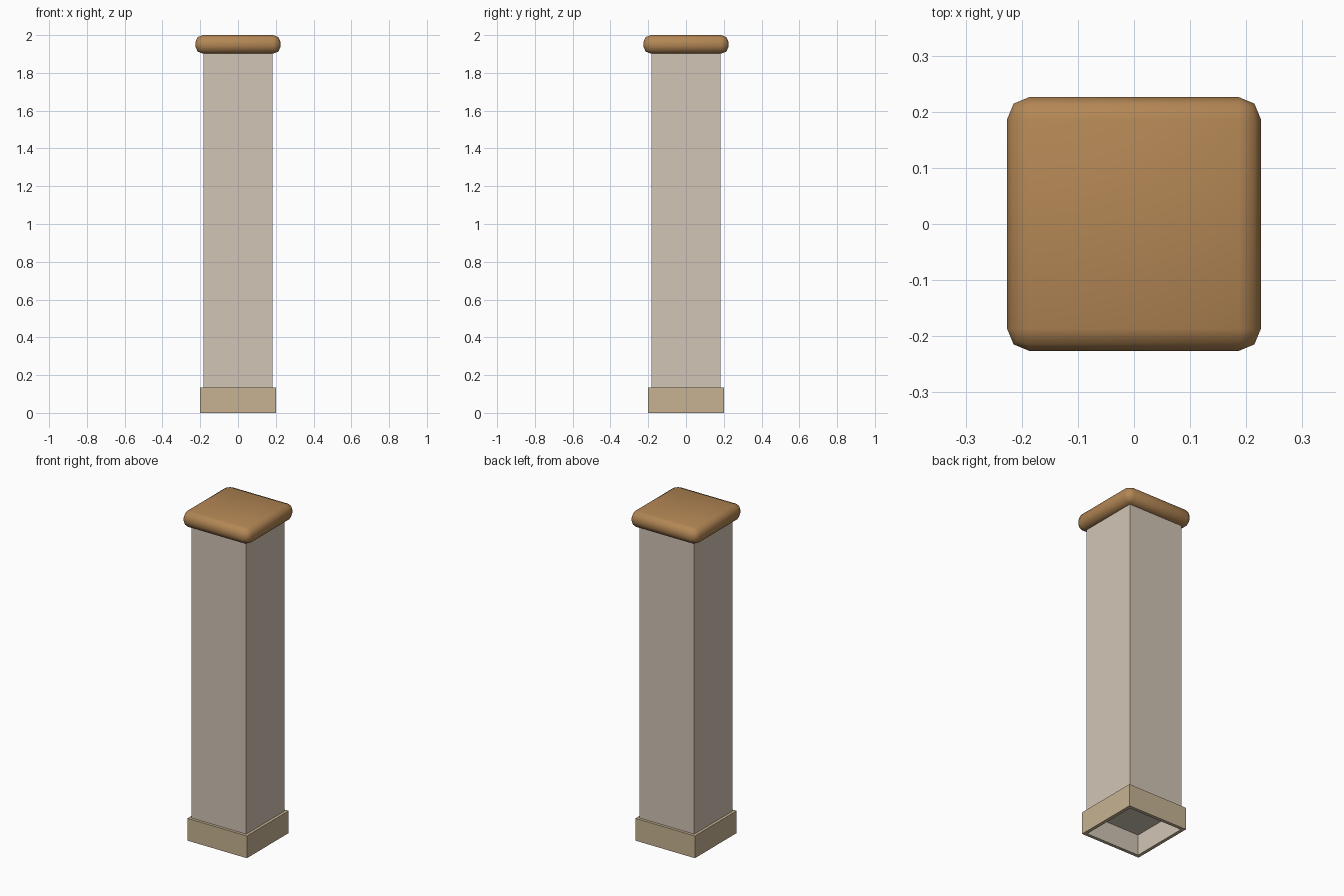
import bpy, bmesh

if "Cube" in bpy.data.objects:
    bpy.data.objects.remove(bpy.data.objects["Cube"])


def material(name, rgb):
    m = bpy.data.materials.new(name)
    m.diffuse_color = (*rgb, 1)
    m.use_nodes = True
    m.node_tree.nodes["Principled BSDF"].inputs["Base Color"].default_value = m.diffuse_color
    return m


def add_object(name, bm, mat):
    mesh = bpy.data.meshes.new(name)
    bm.to_mesh(mesh)
    bm.free()
    mesh.materials.append(mat)
    ob = bpy.data.objects.new(name, mesh)
    bpy.context.collection.objects.link(ob)
    return ob


def square_sweep(name, profile, mat, close=False, cap_end=False):
    """Sweep (half width, z) points around a square."""
    bm = bmesh.new()
    rings = [[bm.verts.new((sx * w, sy * w, z))
              for sx, sy in ((-1, -1), (1, -1), (1, 1), (-1, 1))]
             for w, z in profile]
    pairs = list(zip(rings, rings[1:]))
    if close:
        pairs.append((rings[-1], rings[0]))
    for a, b in pairs:
        for i in range(4):
            j = (i + 1) % 4
            bm.faces.new((a[i], a[j], b[j], b[i]))
    if cap_end:
        bm.faces.new(rings[-1])
        bm.faces.new(rings[0][::-1])
    return add_object(name, bm, mat)


stone = material("pale_stone", (0.64, 0.56, 0.46))
trim = material("tan_trim", (0.57, 0.45, 0.29))
wood = material("brown_cap", (0.45, 0.24, 0.09))

W, SKIRT, SKIRT_TOP = 0.183, 0.2, 0.135

# Shaft: starts at the recessed underside, runs down to the ground, then up
square_sweep("post_shaft",
             [(W - 0.003, 0.125), (W - 0.003, 0), (W, 0), (W, 1.92)],
             stone, cap_end=True)

# Skirt ring around the foot
square_sweep("base_skirt",
             [(W, 0), (SKIRT, 0), (SKIRT, SKIRT_TOP), (W, SKIRT_TOP)][::1],
             trim, close=True)

# Cushion-edged cap
bm = bmesh.new()
bmesh.ops.create_cube(bm, size=1)
for v in bm.verts:
    v.co = (v.co.x * 0.452, v.co.y * 0.452, v.co.z * 0.098 + 1.951)
cap = add_object("post_cap", bm, wood)
bev = cap.modifiers.new("rounded_edges", 'BEVEL')
bev.width = 0.039
bev.segments = 2
bev.limit_method = 'NONE'
bpy.context.view_layer.objects.active = cap
cap.select_set(True)
bpy.ops.object.modifier_apply(modifier=bev.name)
bpy.ops.object.shade_smooth()
